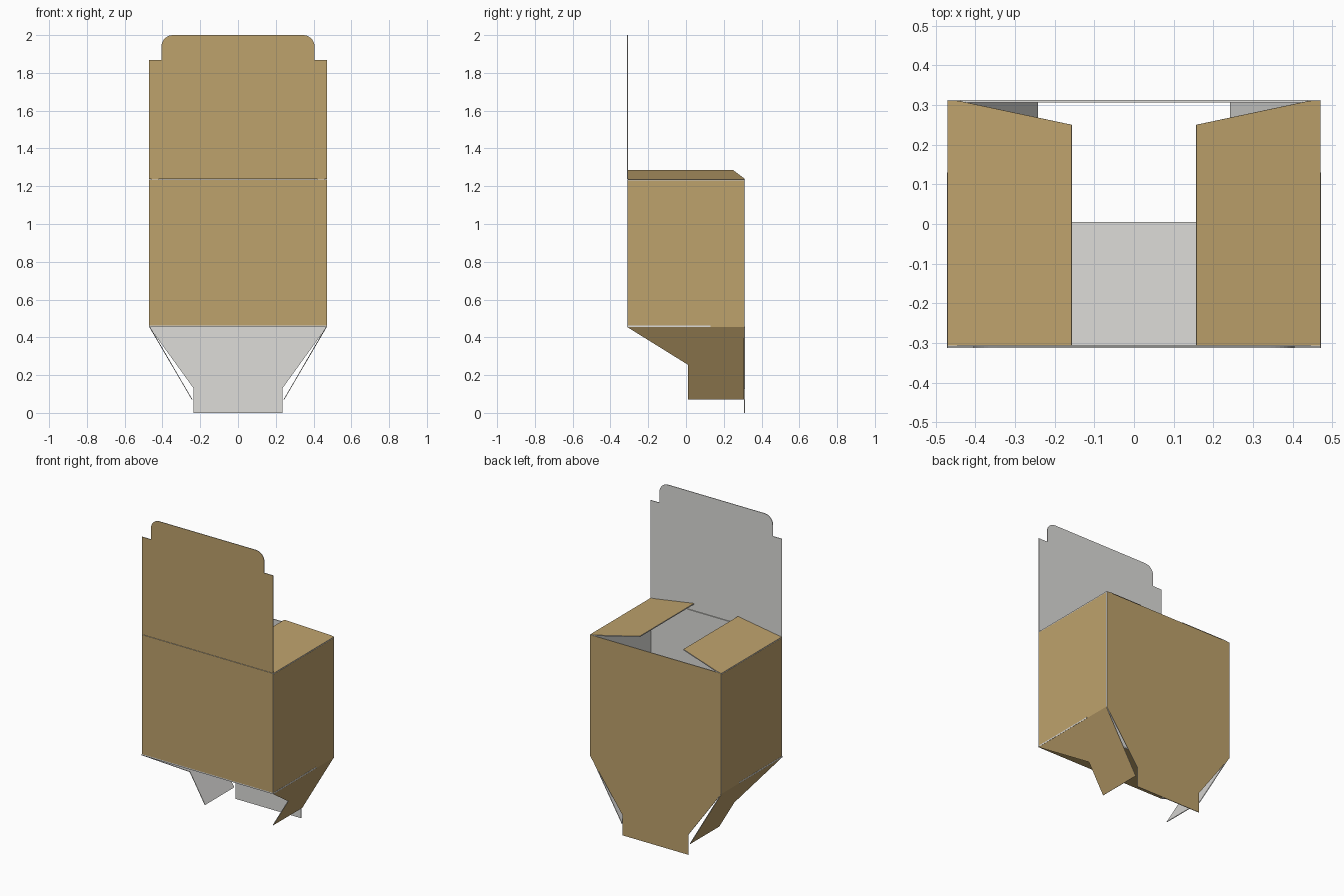
import bpy, bmesh, math
from mathutils import Vector

if "Cube" in bpy.data.objects:
    bpy.data.objects.remove(bpy.data.objects["Cube"])

def material(name, rgb):
    m = bpy.data.materials.new(name)
    m.diffuse_color = (*rgb, 1)
    m.use_nodes = True
    m.node_tree.nodes["Principled BSDF"].inputs["Base Color"].default_value = m.diffuse_color
    return m

KRAFT = material("kraft_brown", (0.515, 0.361, 0.150))
LINER = material("light_grey_liner", (0.723, 0.716, 0.694))
T = 0.006                                  # board thickness
W, D = 0.47, 0.312                         # half width and half depth
Z0, Z1 = 0.455, 1.235                      # bottom and top of the walls

def board(name, outline, outward, t=T):
    """Flat board: brown outer face on the outline, grey inner face and edges."""
    n = Vector(outward).normalized()
    pts = [Vector(p) for p in outline]
    area = sum((a.cross(b) for a, b in zip(pts, pts[1:] + pts[:1])), Vector())
    if area.dot(n) < 0:
        pts.reverse()
    bm = bmesh.new()
    outer = [bm.verts.new(p) for p in pts]
    inner = [bm.verts.new(p - n * t) for p in pts]
    bm.faces.new(outer).material_index = 0
    bm.faces.new(inner[::-1]).material_index = 1
    for i in range(len(pts)):
        j = (i + 1) % len(pts)
        bm.faces.new((outer[j], outer[i], inner[i], inner[j])).material_index = 1
    me = bpy.data.meshes.new(name)
    bm.to_mesh(me)
    bm.free()
    me.materials.append(KRAFT)
    me.materials.append(LINER)
    ob = bpy.data.objects.new(name, me)
    bpy.context.collection.objects.link(ob)

# Front and back walls
for name, s in (("front_wall", -1), ("back_wall", 1)):
    zb = Z0 + 0.008 if s < 0 else Z0
    board(name, [(-W, s * D, zb), (W, s * D, zb), (W, s * D, Z1), (-W, s * D, Z1)], (0, s, 0))

# Open lid with a rounded tuck tab
tab, top, r = 0.405, 2.0, 0.06
half = [(W, Z1 + 0.002), (W, 1.868), (tab, 1.868)]
for i in range(9):
    a = math.pi / 2 * i / 8
    half.append((tab - r + r * math.cos(a), top - r + r * math.sin(a)))
profile = half + [(-x, z) for x, z in reversed(half)]
board("lid", [(x, -D, z) for x, z in profile], (0, -1, 0), 0.004)

# Back bottom flap, hanging straight down with a locking tongue
half = [(W, Z0), (0.235, 0.13), (0.235, 0)]
profile = half + [(-x, z) for x, z in reversed(half)]
board("back_bottom_flap", [(x, D, z) for x, z in profile], (0, 1, 0), 0.004)

# Front bottom flap, folded flat with a notch between two prongs
half = [(W + 0.001, -D), (W + 0.001, 0.13), (0.25, 0.13), (0.235, 0.005)]
profile = half + [(-x, y) for x, y in reversed(half)]
board("front_bottom_flap", [(x, y, Z0) for x, y in profile], (0, 0, -1), 0.008)

for side, s in (("right", 1), ("left", -1)):
    # Side wall, fitted between front and back
    d = D - T
    board(side + "_wall", [(s * W, -d, Z0), (s * W, d, Z0),
                           (s * W, d, Z1 - 0.006), (s * W, -d, Z1 - 0.006)], (s, 0, 0))
    # Top dust flap, rising slightly towards the middle
    slope = 0.05 / 0.313
    outline = [(W, -D + T), (0.157, -D + T), (0.157, 0.25), (0.44, D - 0.002), (W, D - 0.002)]
    board(side + "_top_flap", [(s * x, y, Z1 + (W - x) * slope) for x, y in outline],
          (s * 0.05, 0, 0.313))
    # Bottom flap, hanging inwards
    lean = 0.225 / 0.385
    outline = [(-D, Z0), (0.01, 0.255), (0.01, 0.07), (D - 0.005, 0.07), (D - 0.005, Z0)]
    board(side + "_bottom_flap", [(s * (W - (Z0 - z) * lean), y, z) for y, z in outline],
          (s * 0.385, 0, -0.225), 0.004)
